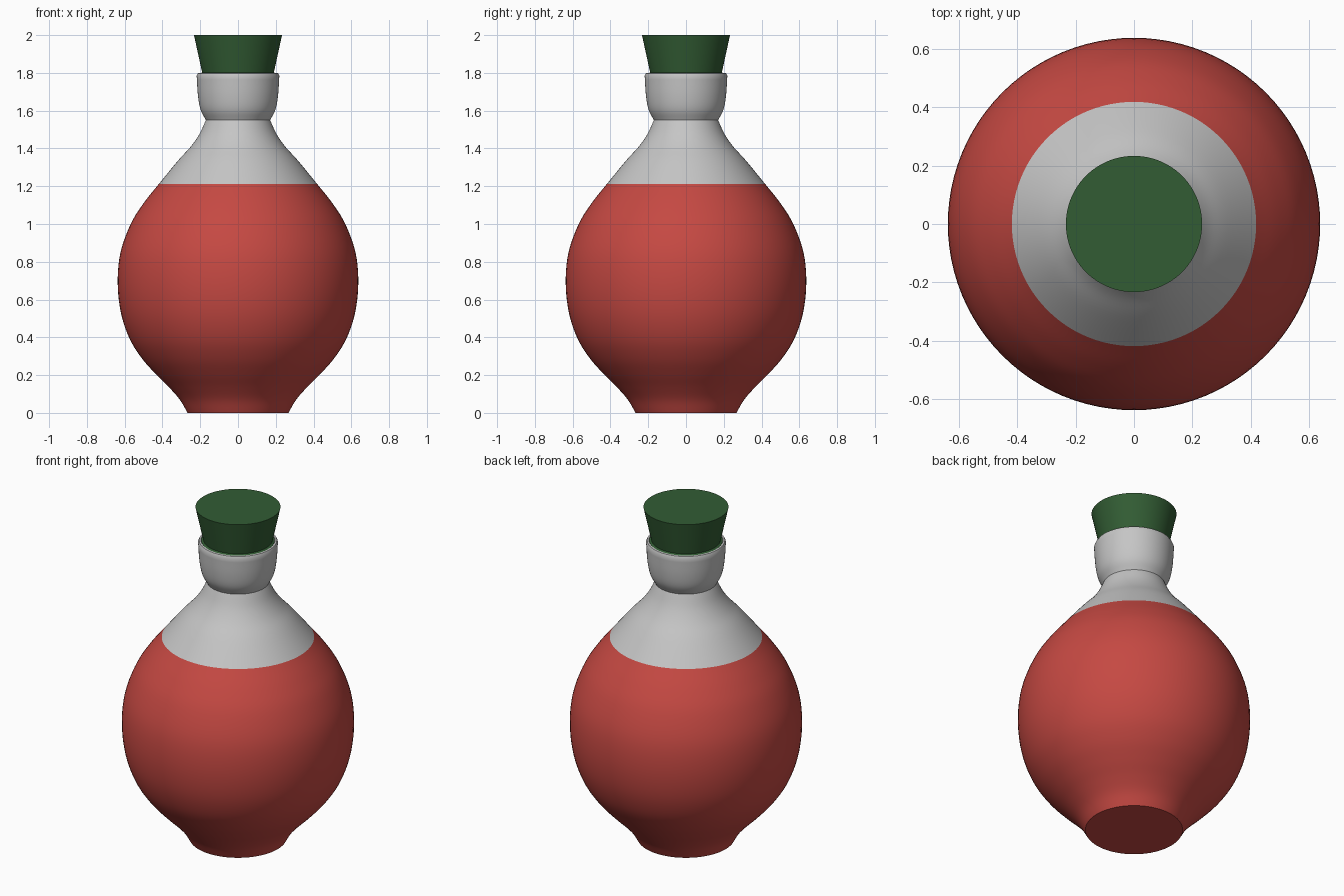
import bpy, bmesh, math
from mathutils import Vector

if "Cube" in bpy.data.objects:
    bpy.data.objects.remove(bpy.data.objects["Cube"])


def material(name, rgb):
    m = bpy.data.materials.new(name)
    m.diffuse_color = (*rgb, 1.0)
    m.use_nodes = True
    m.node_tree.nodes["Principled BSDF"].inputs["Base Color"].default_value = m.diffuse_color
    return m


red = material("red", (0.56, 0.066, 0.055))
grey = material("pale grey", (0.56, 0.56, 0.56))
green = material("dark green", (0.032, 0.108, 0.034))


def smooth_profile(pts, steps=5):
    """Catmull-Rom curve through (radius, height) points."""
    p = [Vector(q) for q in pts]
    p = [2 * p[0] - p[1]] + p + [2 * p[-1] - p[-2]]
    out = []
    for i in range(1, len(p) - 2):
        a, b, c, d = p[i - 1:i + 3]
        for s in range(steps):
            t = s / steps
            out.append(0.5 * (2 * b + (c - a) * t + (2 * a - 5 * b + 4 * c - d) * t * t
                              + (3 * b - a - 3 * c + d) * t ** 3))
    out.append(p[-2])
    return [(v.x, v.y) for v in out]


def lathe(name, profile, mats, rule=lambda z: 0, cap_bottom=False, cap_top=False, n=96):
    bm = bmesh.new()
    rings = [[bm.verts.new((r * math.cos(2 * math.pi * k / n), r * math.sin(2 * math.pi * k / n), z))
              for k in range(n)] for r, z in profile]
    for lo, hi in zip(rings, rings[1:]):
        for k in range(n):
            j = (k + 1) % n
            bm.faces.new((lo[k], lo[j], hi[j], hi[k]))
    if cap_bottom:
        bm.faces.new(rings[0][::-1])
    if cap_top:
        bm.faces.new(rings[-1])
    for f in bm.faces:
        f.material_index = rule(f.calc_center_median().z)
    mesh = bpy.data.meshes.new(name)
    bm.to_mesh(mesh)
    bm.free()
    for m in mats:
        mesh.materials.append(m)
    ob = bpy.data.objects.new(name, mesh)
    bpy.context.collection.objects.link(ob)
    bpy.ops.object.select_all(action='DESELECT')
    ob.select_set(True)
    bpy.context.view_layer.objects.active = ob
    bpy.ops.object.shade_smooth_by_angle(angle=math.radians(35))
    return ob


# Round flask body: red up to the fill line, grey above
FILL = 1.213
body = [(0.267, 0), (0.308, 0.07), (0.365, 0.135), (0.435, 0.205), (0.51, 0.29), (0.575, 0.395),
        (0.62, 0.53), (0.637, 0.69), (0.622, 0.85), (0.568, 1.0), (0.50, 1.11), (0.418, FILL),
        (0.318, 1.335), (0.25, 1.41), (0.205, 1.475), (0.17, 1.55)]
lathe("flask_body", smooth_profile(body), [red, grey],
      lambda z: 1 if z > FILL else 0, cap_bottom=True)

# Flared mouth collar with a bevelled lip
collar = smooth_profile([(0.17, 1.55), (0.198, 1.605), (0.212, 1.68), (0.219, 1.785)])
lathe("mouth_collar", collar + [(0.213, 1.798), (0.203, 1.799), (0.198, 1.79)], [grey])

# Tapered stopper, with a thin shoulder sitting in the mouth
lathe("stopper", [(0.201, 1.78), (0.201, 1.797), (0.19, 1.803), (0.233, 2.0)], [green],
      cap_bottom=True, cap_top=True)
